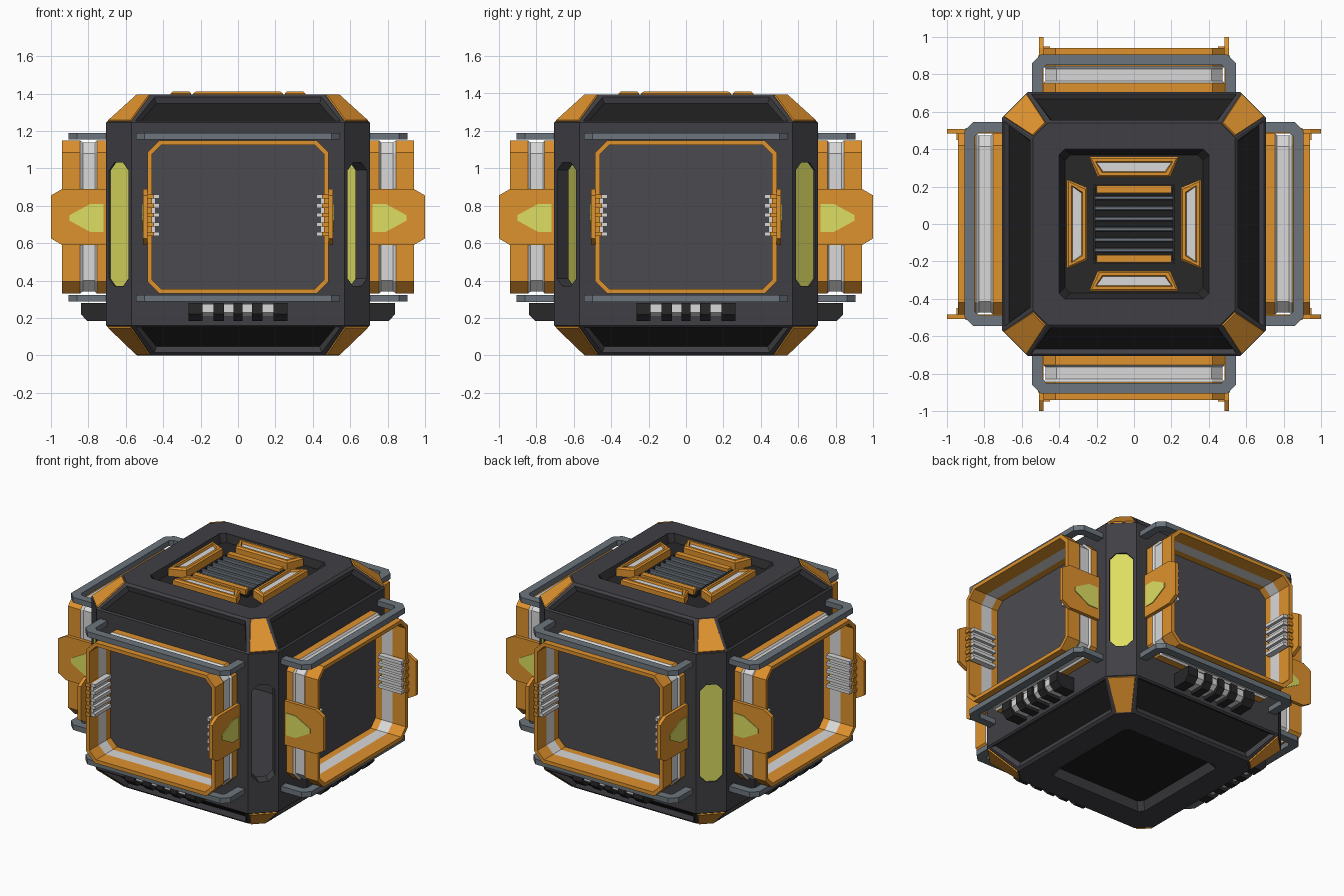
import bpy, bmesh, math
from mathutils import Matrix, Vector

if "Cube" in bpy.data.objects:
    bpy.data.objects.remove(bpy.data.objects["Cube"])


def colour(name, r, g, b):
    m = bpy.data.materials.new(name)
    lin = [((c / 255 + 0.055) / 1.055) ** 2.4 for c in (r, g, b)]
    m.diffuse_color = (*lin, 1)
    m.use_nodes = True
    m.node_tree.nodes["Principled BSDF"].inputs["Base Color"].default_value = m.diffuse_color
    return m


BODY = colour("charcoal", 64, 63, 68)
PANEL = colour("panel grey", 75, 74, 79)
BLACK = colour("near black", 30, 30, 31)
VENT = colour("dark vent", 40, 40, 42)
ORANGE = colour("orange", 222, 146, 46)
WHITE = colour("pale grey", 217, 217, 217)
RAIL = colour("slate", 108, 117, 125)
YELLOW = colour("lime yellow", 222, 222, 98)


def octagon(w, h, cut):
    """Rectangle of half sizes w, h with corners cut by `cut`."""
    a, b = w - cut, h - cut
    return [(w, -b), (w, b), (a, h), (-a, h), (-w, b), (-w, -b), (-a, -h), (a, -h)]


def loft(name, rings, mats, band=None, closed=False):
    """Skin rings of 3D points; band(i) gives the material index of each strip."""
    bm = bmesh.new()
    vs = [[bm.verts.new(p) for p in r] for r in rings]
    n, k = len(rings[0]), len(rings)
    for i in range(k if closed else k - 1):
        for j in range(n):
            q = (vs[i][j], vs[i][(j + 1) % n], vs[(i + 1) % k][(j + 1) % n], vs[(i + 1) % k][j])
            bm.faces.new(q).material_index = band(i) if band else 0
    if not closed:
        bm.faces.new(vs[0]).material_index = band(-1) if band else 0
        bm.faces.new(vs[-1]).material_index = band(k - 1) if band else 0
    bmesh.ops.recalc_face_normals(bm, faces=bm.faces)
    me = bpy.data.meshes.new(name)
    bm.to_mesh(me)
    bm.free()
    for m in mats:
        me.materials.append(m)
    ob = bpy.data.objects.new(name, me)
    bpy.context.collection.objects.link(ob)
    return ob


def prism(name, pts, axis, a, b, mat):
    """Extrude a 2D outline along an axis from a to b."""
    def put(p, t):
        return {"x": (t, *p), "y": (p[0], t, p[1]), "z": (*p, t)}[axis]
    return loft(name, [[put(p, a) for p in pts], [put(p, b) for p in pts]], [mat])


def box(name, x0, x1, y0, y1, z0, z1, mat):
    return prism(name, [(x0, y0), (x1, y0), (x1, y1), (x0, y1)], "z", z0, z1, mat)


def four_sides(ob):
    """Repeat a front part on the other three sides."""
    for k in (1, 2, 3):
        c = ob.copy()
        c.rotation_euler.z = k * math.pi / 2
        bpy.context.collection.objects.link(c)


# Body shell with recessed top and bottom
levels = [(0.05, .34, .03), (0, .37, .03), (0, .54, .08), (.16, .705, .135), (1.245, .705, .135),
          (1.395, .54, .08), (1.395, .40, .03), (1.35, .37, .03)]
body = loft("body", [[(x, y, z) for x, y in octagon(w, w, c)] for z, w, c in levels],
            [BODY, BLACK, ORANGE, VENT], lambda i: {-1: 1, 7: 3, 6: 3}.get(i, 0))
bm = bmesh.new()
bm.from_mesh(body.data)
bm.normal_update()
slopes = [f for f in bm.faces if 0.3 < abs(f.normal.z) < 0.95
          and (0.03 < f.calc_center_median().z < 0.15 or 1.26 < f.calc_center_median().z < 1.37)
          and f.calc_center_median().xy.length > 0.5]
sides = [f for f in slopes if min(abs(f.normal.x), abs(f.normal.y)) < 0.1]
corners = [f for f in slopes if f not in sides]
# Dark recesses in the slopes, orange corner plates
bmesh.ops.inset_individual(bm, faces=sides, thickness=0.025)
bmesh.ops.inset_individual(bm, faces=sides, thickness=0.02, depth=-0.03)
for f in sides:
    f.material_index = 1
bmesh.ops.inset_individual(bm, faces=corners, thickness=0.012)
rim = bmesh.ops.inset_individual(bm, faces=corners, thickness=0.003, depth=0.008)["faces"]
for f in corners + rim:
    f.material_index = 2
bm.to_mesh(body.data)
bm.free()


def cut(cutter):
    cutter.hide_render = True
    cutter.display_type = "WIRE"
    m = body.modifiers.new(cutter.name, "BOOLEAN")
    m.operation, m.solver, m.object = "DIFFERENCE", "EXACT", cutter


# Hollow inside, then a window through each upright corner; the front right one has no pane
cut(prism("cavity_cutter", octagon(.655, .655, .155), "z", .25, 1.2, BODY))
for k in range(4):
    rot = (0, 0, math.radians(45 + 90 * k))
    slot = [(u, v + .70) for u, v in octagon(.072, .33, .04)]
    c = prism("window_cutter", slot, "x", .78, .95, BODY)
    c.rotation_euler = rot
    cut(c)
    if k != 3:
        pane = prism("corner_window", slot, "x", .882, .891, YELLOW)
        pane.rotation_euler = rot

# Side frame: orange, pale band, orange
path = [(-.69, 0), (-.755, 0), (-.765, .012), (-.83, .012), (-.845, 0), (-.94, 0),
        (-.94, .025), (-.84, .025), (-.76, .025), (-.69, .025)]
four_sides(loft("side_frame",
                [[(x, y, z + .74) for x, z in octagon(.485 - t, .41 - t, .065 - .585 * t)] for y, t in path],
                [ORANGE, WHITE], lambda i: 1 if i in (1, 2, 3, 7) else 0, closed=True))
four_sides(prism("side_panel", [(x, z + .74) for x, z in octagon(.462, .387, .05)], "y", -.712, -.69, PANEL))

# Rails above and below the frame
u_shape = [(-.545, -.68), (-.545, -.86), (-.50, -.905), (.50, -.905), (.545, -.86), (.545, -.68),
           (.49, -.68), (.49, -.83), (.47, -.85), (-.47, -.85), (-.49, -.83), (-.49, -.68)]
for z in (.305, 1.171):
    four_sides(prism("rail", u_shape, "z", z - .018, z + .018, RAIL))

# Side tabs with arrows, and ribbed grips inside the frame
tab = [(-.64, .59), (-.94, .59), (-1, .625), (-1, .855), (-.94, .89), (-.64, .89)]
arrow = [(-.90, .75), (-.90, .72), (-.79, .66), (-.72, .66), (-.72, .81), (-.79, .81)]
for s in (-1, 1):
    four_sides(prism("tab", tab, "x", s * .483, s * .507, ORANGE))
    four_sides(prism("tab_arrow", arrow, "x", s * .505, s * .512, YELLOW))
    four_sides(box("grip_base", s * .44, s * .465, -.925, -.77, .64, .86, WHITE))
    for i in range(5):
        z = .65 + i * .05
        four_sides(box("grip_rib", s * .42, s * .455, -.935, -.76, z - .011, z + .011, WHITE))
        four_sides(box("grip_rib_cap", s * .45, s * .484, -.95, -.85, z - .011, z + .011, ORANGE))

# Lower vents: dark ribs with pale strips between
big = [(-.69, .28), (-.84, .28), (-.84, .22), (-.805, .183), (-.69, .183)]
small = [(-.69, .275), (-.825, .275), (-.825, .23), (-.795, .205), (-.69, .205)]
four_sides(prism("vent_strip", small, "x", -.24, .24, WHITE))
for a, b in ((-.265, -.19), (-.13, -.075), (-.025, .025), (.075, .13), (.19, .265)):
    four_sides(prism("vent_rib", big, "x", a, b, VENT))

# Top: four framed lamps round a grille


def trapezoid(t, z):
    return [(-.24 + t * 1.3, -.36 + t, z), (.24 - t * 1.3, -.36 + t, z),
            (.195 - t, -.25 - t, z), (-.195 + t, -.25 - t, z)]


four_sides(loft("top_lamp", [trapezoid(0, 1.34), trapezoid(0, 1.40), trapezoid(.01, 1.41),
                             trapezoid(.025, 1.41), trapezoid(.03, 1.395)],
                [ORANGE, WHITE], lambda i: 1 if i == 4 else 0))
box("grille_base", -.22, .22, -.215, .215, 1.34, 1.358, BLACK)
for s in (-1, 1):
    box("grille_bar", -.20, .20, s * .165, s * .205, 1.35, 1.392, ORANGE)
    box("grille_side", s * .205, s * .22, -.19, .19, 1.34, 1.378, VENT)
for i in range(6):
    y = -.14 + i * .056
    prism("grille_slat", [(y + a, z + 1.368) for a, z in octagon(.011, .014, .005)], "x", -.205, .205, RAIL)
